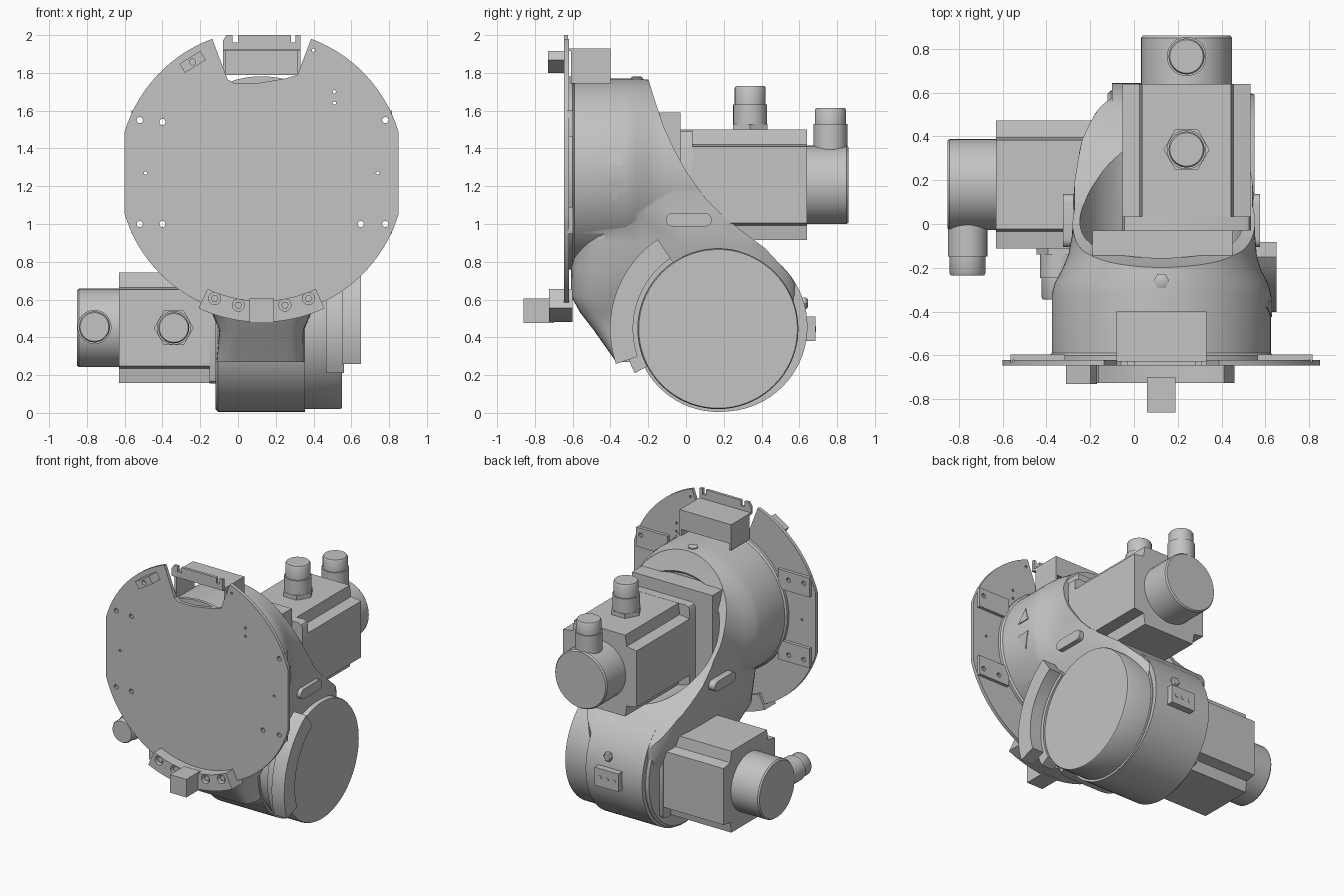
import bpy, bmesh, math

if "Cube" in bpy.data.objects:
    bpy.data.objects.remove(bpy.data.objects["Cube"])

grey = bpy.data.materials.new("light_grey")
grey.diffuse_color = (0.55, 0.55, 0.55, 1)
grey.use_nodes = True
grey.node_tree.nodes["Principled BSDF"].inputs["Base Color"].default_value = grey.diffuse_color
CX, CZ = 0.125, 1.27          # barrel axis
LY, LZ = 0.17, 0.445          # lower joint axis


def loft(name, rings):
    """Skin a list of closed rings and cap both ends."""
    bm = bmesh.new()
    rows = [[bm.verts.new(p) for p in r] for r in rings]
    n = len(rows[0])
    for a, b in zip(rows, rows[1:]):
        for i in range(n):
            bm.faces.new((a[i], a[(i + 1) % n], b[(i + 1) % n], b[i]))
    bm.faces.new(rows[0])
    bm.faces.new(rows[-1])
    bmesh.ops.recalc_face_normals(bm, faces=bm.faces)
    me = bpy.data.meshes.new(name)
    bm.to_mesh(me)
    bm.free()
    me.materials.append(grey)
    ob = bpy.data.objects.new(name, me)
    bpy.context.collection.objects.link(ob)
    return finish(ob)


def finish(ob):
    ob.data.shade_smooth()
    ob.data.set_sharp_from_angle(angle=math.radians(35))
    return ob


def place(axis, u, v, w):
    return {'x': (w, u, v), 'y': (u, w, v), 'z': (u, v, w)}[axis]


def prism(name, pts, axis, a, b):
    return loft(name, [[place(axis, u, v, w) for u, v in pts] for w in (a, b)])


def box(name, x0, x1, y0, y1, z0, z1):
    return prism(name, [(x0, y0), (x1, y0), (x1, y1), (x0, y1)], 'z', z0, z1)


def arc(u, v, r, a0, a1, n):
    return [(u + r * math.cos(math.radians(a0 + (a1 - a0) * i / n)),
             v + r * math.sin(math.radians(a0 + (a1 - a0) * i / n))) for i in range(n + 1)]


def turned(name, axis, u, v, steps, n=48):
    """Round part from (position, radius) steps."""
    return loft(name, [[place(axis, p, q, w) for p, q in arc(u, v, r, 0, 360, n)[:-1]]
                       for w, r in steps])


def band(name, axis, u, v, r0, r1, a0, a1, a, b):
    return prism(name, arc(u, v, r1, a0, a1, 20) + arc(u, v, r0, a1, a0, 20), axis, a, b)


def boolean(ob, other, op):
    m = ob.modifiers.new("cut", 'BOOLEAN')
    m.operation, m.object, m.solver = op, other, 'EXACT'
    bpy.context.view_layer.update()
    ev = ob.evaluated_get(bpy.context.evaluated_depsgraph_get())
    me = bpy.data.meshes.new_from_object(ev)
    ob.modifiers.clear()
    ob.data = me
    bpy.data.objects.remove(other)
    finish(ob)


# main housing: barrel flowing back and down into the neck
sections = [(-.62, CX, .5, .5), (-.32, CX, .5, .5), (-.27, CX, .487, .5), (-.21, CX, .455, .495),
            (-.14, .13, .43, .49), (-.05, .135, .418, .48), (.2, .14, .412, .47),
            (.4, .175, .35, .47), (.66, .22, .22, .46)]
housing = loft("housing", [[(cx + rx * math.cos(t), y, CZ + rz * math.sin(t))
                            for t in (math.tau * i / 72 for i in range(72))]
                           for y, cx, rx, rz in sections])


def rounded(x0, x1, y0, y1, z, e=0.5):
    ring = []
    for i in range(48):
        c, s = math.cos(math.tau * i / 48), math.sin(math.tau * i / 48)
        ring.append(((x0 + x1) / 2 + (x1 - x0) / 2 * math.copysign(abs(c) ** e, c),
                     (y0 + y1) / 2 + (y1 - y0) / 2 * math.copysign(abs(s) ** e, s), z))
    return ring


neck = loft("neck", [rounded(-.115, .35, -.37, .35, .27, .25), rounded(-.1, .35, -.49, .55, .44, .3),
                     rounded(-.14, .39, -.56, .6, .53, .35), rounded(-.19, .44, -.61, .6, .62, .4),
                     rounded(-.235, .49, -.61, .6, .75), rounded(-.265, .53, -.6, .55, .9),
                     rounded(-.278, .548, -.58, .45, 1.05), rounded(-.27, .54, -.5, .3, 1.24)])
boolean(housing, neck, 'UNION')
# sloping rear rim, then the hollow behind it
rim = [(-.2, 2), (-.2, 1.77), (-.17, 1.67), (-.12, 1.52), (-.06, 1.39), (0, 1.28), (.1, 1.14),
       (.2, 1.04), (.3, .96), (.42, .87), (.55, .73), (.63, .58), (.66, .45), (.66, .2),
       (1, .2), (1, 2)]
boolean(housing, prism("rim_cutter", rim, 'x', -1, 1.2), 'DIFFERENCE')
boolean(housing, turned("hollow_cutter", 'y', CX, CZ, [(-.17, .34), (-.14, .37), (1, .385)], 64),
        'DIFFERENCE')

# lower joint: barrel, rear wall, cover
turned("lower_barrel", 'x', LY, LZ, [(-.12, .425), (-.105, .44), (.355, .44)], 72)
turned("lower_wall", 'x', .193, .457, [(-.1, .45), (.35, .45)], 72)
turned("lower_cover", 'x', LY, LZ, [(.33, .425), (.54, .425), (.55, .42)], 72)
band("lower_stop_arc", 'x', LY, LZ, .45, .572, 124, 199, .55, .65)
band("lower_stop_flange", 'x', LY, LZ, .425, .5, 124, 208, .465, .56)
box("rear_block", .06, .25, .58, .685, .38, .51)
for i, x in enumerate((.1, .155, .21)):
    turned(f"rear_block_screw_{i}", 'y', x, .445, [(.67, .016), (.688, .016)], 16)
turned("rear_bolt", 'y', .18, .58, [(.55, .035), (.635, .035), (.645, .025)], 6)

# front plate with clipped sides and a top notch
R = 0.757
ang = math.degrees(math.acos(.725 / R))
top = math.degrees(math.acos(.262 / R))
outline = (arc(CX, CZ, R, 180 - top, 180 - ang, 14) + arc(CX, CZ, R, 180 + ang, 360 - ang, 48)
           + arc(CX, CZ, R, ang, top, 14)
           + [(.315, 1.79), (.25, 1.77), (.1, 1.745), (-.02, 1.745), (-.055, 1.765)])
plate = prism("front_plate", outline, 'y', -.645, -.62)
for s in (-1, 1):
    for z in (1.02, 1.53):
        x0, x1 = sorted((CX + s * .44, CX + s * .69))
        boolean(plate, box("pad", x0, x1, -.63, -.597, z - .07, z + .07), 'UNION')
for x, z in ((-.52, 1.55), (-.4, 1.54), (-.49, 1.27), (-.52, 1), (-.4, 1), (.74, 1.27), (.78, 1.55),
             (.78, 1), (.65, 1), (.51, 1.7), (.51, 1.64), (.4, 1.92)):
    r = .017 if abs(x - .13) > .5 and z != 1.27 else .009
    boolean(plate, turned("hole", 'y', x, z, [(-.7, r), (-.5, r)], 10), 'DIFFERENCE')
turned("barrel_flange", 'y', CX, CZ, [(-.622, .512), (-.6, .512), (-.59, .5)], 72)

# folded sheet bracket in the notch
box("bracket_top", -.08, .33, -.63, -.4, 1.915, 1.93)
box("bracket_back", -.08, .33, -.415, -.4, 1.79, 1.93)
for s, x in (("left", -.08), ("right", .315)):
    box(f"bracket_side_{s}", x, x + .015, -.61, -.4, 1.745, 1.93)
prism("bracket_tab", [(-.08, 1.92), (.33, 1.92), (.33, 2), (.305, 2), (.305, 1.96), (.28, 1.96),
                      (.28, 2), (0, 2), (0, 1.96), (-.03, 1.96), (-.03, 2), (-.06, 2), (-.08, 1.97)],
      'y', -.645, -.625)

# plate fittings: tilted tag, curved stop with tab and sunk screws
c, s = math.cos(math.radians(32)), math.sin(math.radians(32))
tag = prism("tag", [(-.24 + u * c - v * s, 1.858 + u * s + v * c)
                    for u, v in ((-.065, -.028), (.065, -.028), (.065, .028), (-.065, .028))],
            'y', -.73, -.64)
boolean(tag, turned("tag_hole", 'y', -.24, 1.858, [(-.75, .016), (-.7, .016)], 16), 'DIFFERENCE')
stop = band("plate_stop_arc", 'y', CX, CZ, .677, .79, 245, 295, -.725, -.6)
for i, a in enumerate((249.5, 260, 280, 290.5)):
    x, z = arc(CX, CZ, .71, a, a, 1)[0]
    boolean(stop, turned("screw_hole", 'y', x, z, [(-.75, .032), (-.69, .032)], 20), 'DIFFERENCE')
    turned(f"stop_screw_{i}", 'y', x, z, [(-.71, .02), (-.68, .02)], 6)
box("plate_stop_tab", .06, .19, -.86, -.7, .475, .605)

# barrel details: top bolt, side handles, triangle plates
turned("top_bolt", 'z', CX, -.26, [(1.7, .036), (1.775, .036), (1.78, .025)], 6)
for s, x0, x1 in (("right", .5, .575), ("left", -.325, -.24)):
    prism(f"side_handle_{s}", arc(-.07, 1.022, .036, 90, 270, 8) + arc(.1, 1.022, .036, -90, 90, 8),
          'x', x0, x1)
for i, (z, d) in enumerate(((1.365, 1), (1.175, -1))):
    rows = []
    for r in (.49, .507):
        rows.append([(CX + math.sqrt(r * r - (z + h * d - CZ) ** 2), y, z + h * d)
                     for y, h in ((-.425, -.05), (-.33, -.05), (-.378, .055))])
    loft(f"triangle_plate_{i}", rows)


# motors: one template, run along y (upper) or x (lower)
def notched(u, v, h, c, k):
    """Square outline with a step cut from each corner."""
    corner = [(h, h - c), (h - k, h - k), (h - c, h)]
    pts = []
    for _ in range(4):
        pts += corner
        corner = [(-b, a) for a, b in corner]
    return [(u + a, v + b) for a, b in pts]


def motor(name, axis, u, v, w_flange, w_start, w_end, w_tip):
    d = 1 if w_end > w_start else -1
    prism(f"{name}_flange", notched(u, v, .294, .03, .01), axis, w_flange, w_start)
    prism(f"{name}_body", notched(u, v, .293, .09, .078), axis, w_start, w_end)
    turned(f"{name}_encoder", axis, u, v, [(w_end - .02 * d, .208), (w_tip - .01 * d, .208), (w_tip, .2)])


def connector(name, axis, u, v, base, tip, hexed=False):
    d = 1 if tip > base else -1
    mid = base + (tip - base) * .58
    turned(name, axis, u, v, [(base - .1 * d, .09), (mid, .09), (mid, .082), (tip - .01 * d, .082),
                              (tip, .076)], 32)
    if hexed:
        turned(f"{name}_nut", axis, u, v, [(base - .02 * d, .105), (base + .03 * d, .105)], 6)


box("motor_adapter", -.19, .45, -.18, -.03, .95, 1.59)
motor("upper_motor", 'y', .24, 1.207, -.03, .035, .64, .86)
connector("upper_motor_plug", 'z', .24, .34, 1.5, 1.73, True)
connector("upper_encoder_plug", 'z', .24, .765, 1.41, 1.615)
motor("lower_motor", 'x', .18, .45, -.1, -.15, -.63, -.852)
connector("lower_motor_plug", 'y', -.34, .45, -.11, -.345, True)
connector("lower_encoder_plug", 'y', -.76, .455, -.03, -.235)
